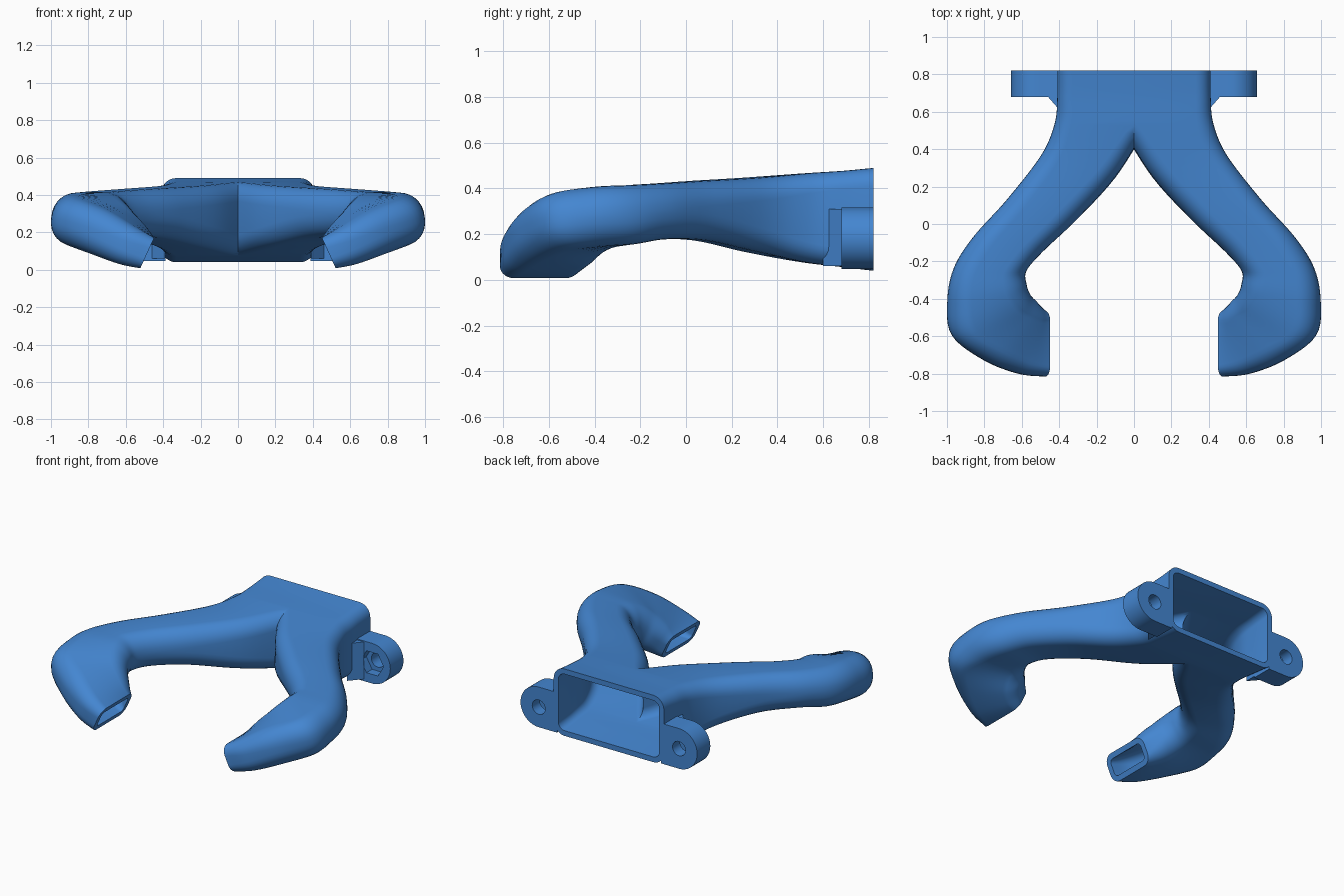
import bpy, bmesh, math
from mathutils import Vector

if "Cube" in bpy.data.objects:
    bpy.data.objects.remove(bpy.data.objects["Cube"], do_unlink=True)

blue = bpy.data.materials.new("blue plastic")
blue.use_nodes = True
blue.diffuse_color = (0.058, 0.24, 0.64, 1)
blue.node_tree.nodes["Principled BSDF"].inputs["Base Color"].default_value = blue.diffuse_color


def mirrored_loft(name, rings, angle=35):
    """Join rings into a closed hollow solid, trim it at x = 0 and mirror it."""
    bm = bmesh.new()
    loops = [[bm.verts.new(p) for p in ring] for ring in rings]
    n = len(loops[0])
    for k, a in enumerate(loops):
        b = loops[(k + 1) % len(loops)]
        for i in range(n):
            j = (i + 1) % n
            bm.faces.new((a[i], a[j], b[j], b[i]))
    bmesh.ops.recalc_face_normals(bm, faces=bm.faces)
    bmesh.ops.bisect_plane(bm, geom=bm.verts[:] + bm.edges[:] + bm.faces[:], dist=1e-5,
                           plane_co=(0, 0, 0), plane_no=(1, 0, 0), clear_inner=True)
    copy = bmesh.ops.duplicate(bm, geom=bm.verts[:] + bm.edges[:] + bm.faces[:])["geom"]
    for v in copy:
        if isinstance(v, bmesh.types.BMVert):
            v.co.x *= -1
    bmesh.ops.reverse_faces(bm, faces=[f for f in copy if isinstance(f, bmesh.types.BMFace)])
    bmesh.ops.remove_doubles(bm, verts=bm.verts, dist=1e-4)
    bmesh.ops.recalc_face_normals(bm, faces=bm.faces)
    mesh = bpy.data.meshes.new(name)
    bm.to_mesh(mesh)
    bm.free()
    mesh.materials.append(blue)
    obj = bpy.data.objects.new(name, mesh)
    bpy.context.collection.objects.link(obj)
    bpy.ops.object.select_all(action="DESELECT")
    obj.select_set(True)
    bpy.context.view_layer.objects.active = obj
    bpy.ops.object.shade_smooth_by_angle(angle=math.radians(angle))
    return obj


# Duct sections: inner edge x y z, outer edge x y z, height, corner radius
sections = [
    (-.25, .82, .265, .41, .82, .265, .45, .08),
    (-.22, .68, .267, .41, .68, .267, .42, .08),
    (-.07, .51, .272, .425, .53, .272, .39, .09),
    (.10, .25, .285, .50, .36, .285, .33, .10),
    (.31, .02, .303, .68, .13, .303, .265, .11),
    (.49, -.15, .30, .86, -.07, .30, .245, .115),
    (.575, -.25, .285, .965, -.24, .285, .26, .12),
    (.575, -.32, .265, .998, -.42, .28, .265, .125),
    (.56, -.37, .22, .97, -.60, .265, .265, .12),
    (.54, -.40, .165, .80, -.73, .21, .255, .11),
    (.51, -.44, .12, .62, -.80, .135, .22, .085),
    (.485, -.465, .09, .485, -.815, .09, .18, .06),
]


def spline(rows, steps):
    """Smooth interpolation through the rows."""
    out = []
    for k in range(len(rows) - 1):
        quad = [rows[min(max(k + d, 0), len(rows) - 1)] for d in (-1, 0, 1, 2)]
        for s in range(steps):
            t = s / steps
            out.append([b + t / 2 * (c - a + t * (2 * a - 5 * b + 4 * c - d + t * (3 * (b - c) + d - a)))
                        for a, b, c, d in zip(*quad)])
    return out + [list(rows[-1])]


def section_ring(row, tangent, wall):
    """Rounded rectangle across the path, shrunk by the wall thickness."""
    inner, outer = Vector(row[0:3]), Vector(row[3:6])
    u = (outer - inner).normalized()
    v = tangent.cross(u).normalized()
    w = (outer - inner).length / 2 - wall
    h = row[6] / 2 - wall
    r = max(row[7] - wall, 0.02)
    ring = []
    for corner, (sx, sy) in enumerate([(1, 1), (-1, 1), (-1, -1), (1, -1)]):
        for i in range(8):
            a = math.pi / 2 * (corner + i / 7)
            ring.append((inner + outer) / 2 + u * (sx * (w - r) + r * math.cos(a))
                        + v * (sy * (h - r) + r * math.sin(a)))
    return ring


# Twin duct: outside skin down to the outlet, then inside skin back to the mouth
rows = spline(sections, 6)
mids = [(Vector(r[0:3]) + Vector(r[3:6])) / 2 for r in rows]
tangents = [mids[min(i + 1, len(mids) - 1)] - mids[max(i - 1, 0)] for i in range(len(mids))]
tangents[0] = Vector((0, -1, 0))
outside = [section_ring(r, t, 0) for r, t in zip(rows, tangents)]
inside = [section_ring(r, t, 0.035) for r, t in zip(rows, tangents)]
mirrored_loft("twin_duct", outside + inside[::-1])

# Mounting ears with a screw hole and a hexagonal nut pocket
EAR_X, EAR_Z, EAR_R, COUNT = 0.522, 0.182, 0.135, 48


def ear_ring(y, radius):
    ring = []
    for i in range(COUNT):
        a = math.tau * i / COUNT
        r = radius(a)
        ring.append((EAR_X + r * math.cos(a), y, EAR_Z + r * math.sin(a)))
    return ring


def tab(a):
    return EAR_R if math.cos(a) > 0 else EAR_R / max(abs(math.sin(a)), abs(math.cos(a)))


def hexagon(a):
    return 0.085 * math.cos(math.pi / 6) / math.cos(a % (math.pi / 3) - math.pi / 6)


def hole(a):
    return 0.048


mirrored_loft("mounting_ears", [
    ear_ring(.82, tab), ear_ring(.68, tab), ear_ring(.68, hexagon),
    ear_ring(.74, hexagon), ear_ring(.74, hole), ear_ring(.82, hole)])

# Small sloped gussets between the ears and the duct
corners = [(.39, .60), (.46, .68), (.39, .68)]
centre = (.41, .655)
mirrored_loft("ear_gussets", [
    [(x, y, .06) for x, y in corners], [(x, y, .31) for x, y in corners],
    [(*centre, .31)] * 3, [(*centre, .06)] * 3])
